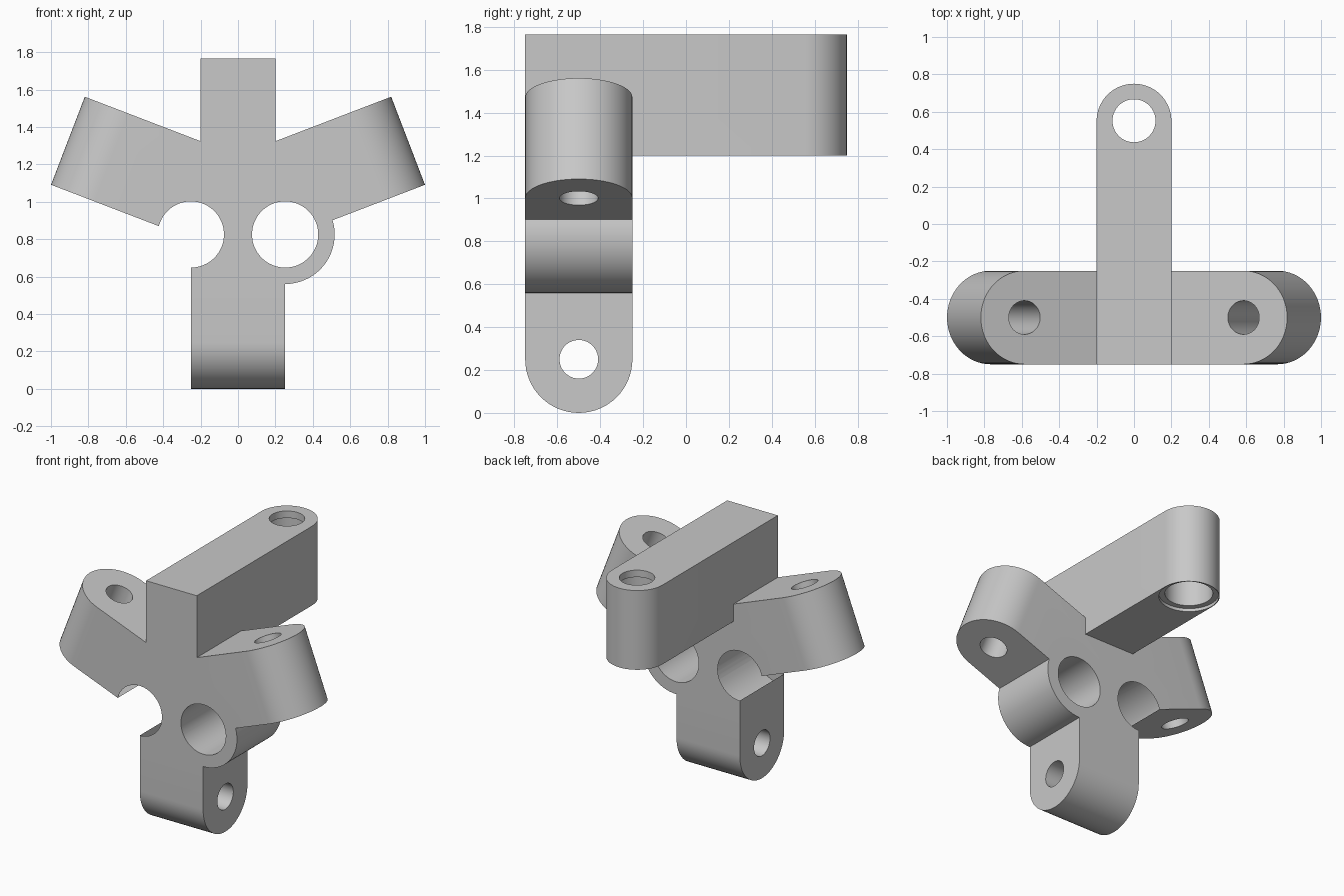
import bpy, bmesh, math
from mathutils import Matrix, Vector

cube = bpy.data.objects.get("Cube")
if cube:
    bpy.data.objects.remove(cube, do_unlink=True)

GREY = (0.58, 0.58, 0.58, 1)
mat = bpy.data.materials.new("plain grey")
mat.use_nodes = True
mat.diffuse_color = GREY
mat.node_tree.nodes["Principled BSDF"].inputs["Base Color"].default_value = GREY

MID_Y = -0.5      # centre plane of the body
HALF = 0.25       # half depth of the body
TILT = math.radians(21)


def make_object(name, bm, matrix):
    bmesh.ops.transform(bm, matrix=matrix, verts=bm.verts)
    bmesh.ops.recalc_face_normals(bm, faces=bm.faces)
    mesh = bpy.data.meshes.new(name)
    bm.to_mesh(mesh)
    bm.free()
    mesh.materials.append(mat)
    ob = bpy.data.objects.new(name, mesh)
    bpy.context.collection.objects.link(ob)
    return ob


def round_tab(name, length, radius, thick, matrix, steps=32):
    """Bar along local x with a rounded tip, thickness along local z."""
    pts = [(0, radius), (0, -radius)]
    for i in range(steps + 1):
        a = math.pi * (i / steps - 0.5)
        pts.append((length - radius + radius * math.cos(a), radius * math.sin(a)))
    bm = bmesh.new()
    face = bm.faces.new([bm.verts.new((x, y, -thick / 2)) for x, y in pts])
    ext = bmesh.ops.extrude_face_region(bm, geom=[face])
    verts = [v for v in ext["geom"] if isinstance(v, bmesh.types.BMVert)]
    bmesh.ops.translate(bm, verts=verts, vec=(0, 0, thick))
    return make_object(name, bm, matrix)


def rod(name, radius, depth, matrix):
    bm = bmesh.new()
    bmesh.ops.create_cone(bm, cap_ends=True, segments=64, radius1=radius,
                          radius2=radius, depth=depth)
    return make_object(name, bm, matrix)


def combine(target, other, operation):
    other.hide_render = True
    mod = target.modifiers.new(operation.lower(), "BOOLEAN")
    mod.operation, mod.solver, mod.object = operation, "EXACT", other
    bpy.context.view_layer.objects.active = target
    bpy.ops.object.modifier_apply(modifier=mod.name)
    bpy.data.objects.remove(other, do_unlink=True)


def place(x, y, z, rot=None):
    return Matrix.Translation((x, y, z)) @ (rot or Matrix())


along_y = Matrix.Rotation(math.pi / 2, 4, "X")
along_x = Matrix.Rotation(math.pi / 2, 4, "Y")   # local x points down, local z to +x

# Lower post with rounded foot
bracket = round_tab("bracket", 1.0, HALF, 0.5, place(0, MID_Y, 1.0, along_x))
additions, cutters = [], []
cutters.append(rod("post_pin_hole", 0.09, 1, place(0, MID_Y, 0.25, along_x)))

# Mirrored arms and ring bosses
for side, word in ((1, "left"), (-1, "right")):
    frame = place(0, MID_Y, 0.977)
    if side < 0:
        frame = frame @ Matrix.Rotation(math.pi, 4, "Z")
    frame = frame @ Matrix.Rotation(-TILT, 4, "Y")
    reach = 0.974
    additions.append(round_tab(word + "_arm", reach, HALF, 0.504, frame))
    cutters.append(rod(word + "_arm_hole", 0.09, 0.7,
                       frame @ Matrix.Translation((reach - HALF, 0, 0))))
    spot = place(side * 0.252, MID_Y, 0.825, along_y)
    additions.append(rod(word + "_boss", 0.265, 2 * HALF, spot))
    cutters.append(rod(word + "_boss_hole", 0.177, 0.7, spot))

# Long top beam pointing backwards
LOW, TOP = 1.2, 1.765
turn = Matrix.Rotation(math.pi / 2, 4, "Z")
additions.append(round_tab("top_beam", 1.5, 0.2, TOP - LOW,
                           place(0, -0.75, (LOW + TOP) / 2, turn)))


# Stepped bore in the beam: narrow lip on top, wide seat underneath
def bore(name, radius, z0, z1):
    cutters.append(rod(name, radius, z1 - z0, place(0, 0.552, (z0 + z1) / 2)))


bore("lip_hole", 0.115, LOW + 0.1, TOP + 0.1)
bore("main_bore", 0.155, LOW - 0.1, TOP - 0.05)
bore("seat_recess", 0.194, LOW - 0.1, LOW + 0.022)

for part in additions:
    combine(bracket, part, "UNION")
for cutter in cutters:
    combine(bracket, cutter, "DIFFERENCE")

# Smooth the round walls, keep the edges crisp
bpy.ops.object.select_all(action="DESELECT")
bracket.select_set(True)
bpy.context.view_layer.objects.active = bracket
bpy.ops.object.shade_smooth_by_angle(angle=math.radians(25))
